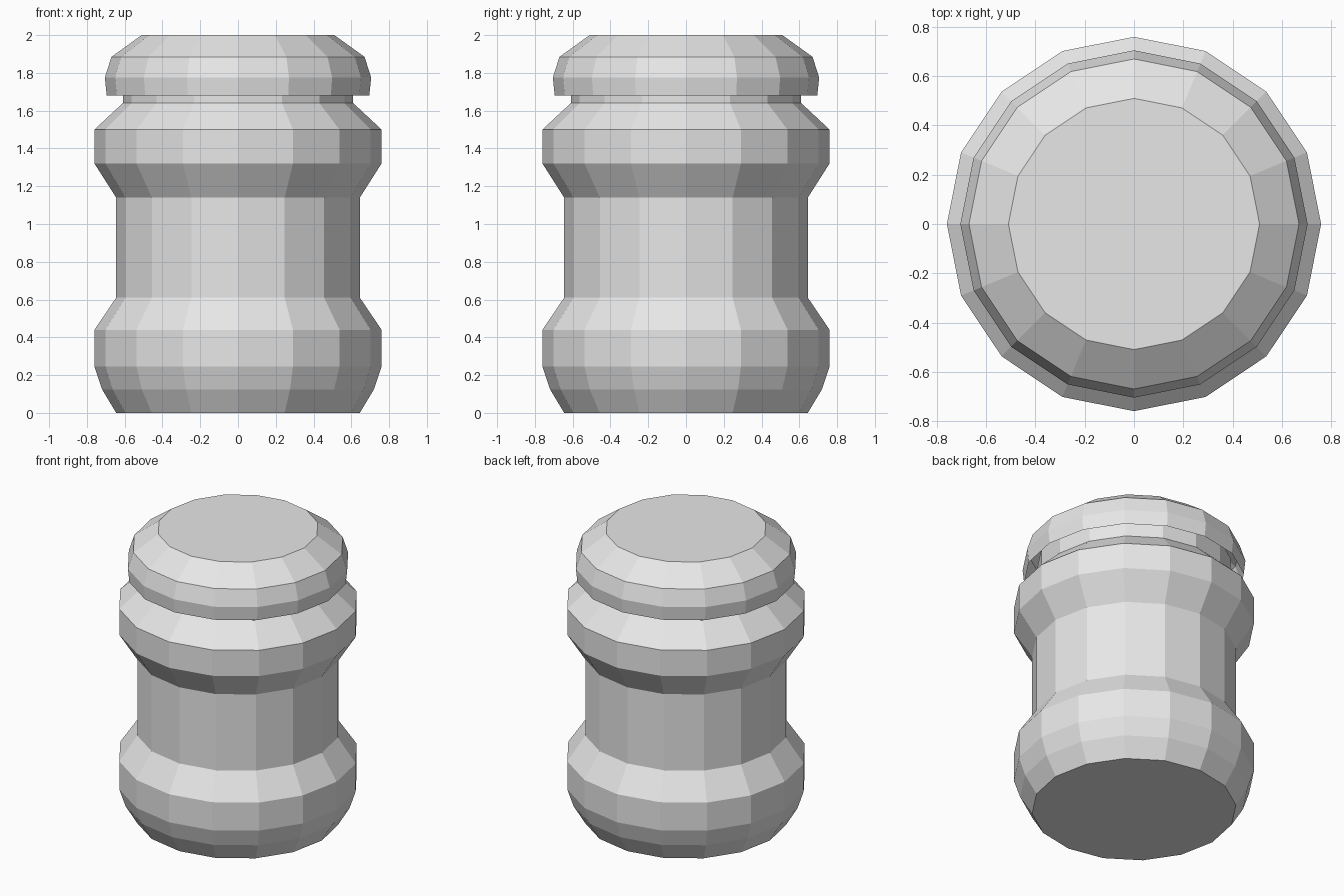
import bpy
import bmesh
from math import radians
from mathutils import Matrix, Vector

SIDES = 16

cube = bpy.data.objects.get("Cube")
if cube:
    bpy.data.objects.remove(cube, do_unlink=True)

grey = bpy.data.materials.new("light_grey")
grey.use_nodes = True
colour = (0.8, 0.8, 0.8, 1.0)
grey.diffuse_color = colour
grey.node_tree.nodes["Principled BSDF"].inputs["Base Color"].default_value = colour


def turned(name, profile, cap_bottom=False, cap_top=False):
    """Turn a (radius, height) profile around z into a flat-sided part."""
    bm = bmesh.new()
    rings = []
    for radius, z in profile:
        rings.append([
            bm.verts.new(Matrix.Rotation(radians(360 * i / SIDES), 3, "Z")
                         @ Vector((radius, 0, z)))
            for i in range(SIDES)])
    for low, high in zip(rings, rings[1:]):
        for i in range(SIDES):
            j = (i + 1) % SIDES
            bm.faces.new((low[i], low[j], high[j], high[i]))
    if cap_bottom:
        bm.faces.new(rings[0][::-1])
    if cap_top:
        bm.faces.new(rings[-1])
    mesh = bpy.data.meshes.new(name)
    bm.to_mesh(mesh)
    bm.free()
    mesh.materials.append(grey)
    obj = bpy.data.objects.new(name, mesh)
    bpy.context.collection.objects.link(obj)
    return obj


# Jar body: rounded foot, recessed waist, shoulder
turned("jar_body", [(0.645, 0), (0.72, 0.125), (0.76, 0.245), (0.76, 0.44),
                    (0.645, 0.61), (0.645, 1.14), (0.76, 1.32),
                    (0.76, 1.5), (0.61, 1.64)], cap_bottom=True)

# Neck rising inside the lid
turned("jar_neck", [(0.61, 1.64), (0.61, 1.8)])

# Lid: open underneath, bevelled towards a flat top
turned("lid", [(0.695, 1.68), (0.705, 1.775), (0.67, 1.885), (0.51, 2.0)],
       cap_top=True)
